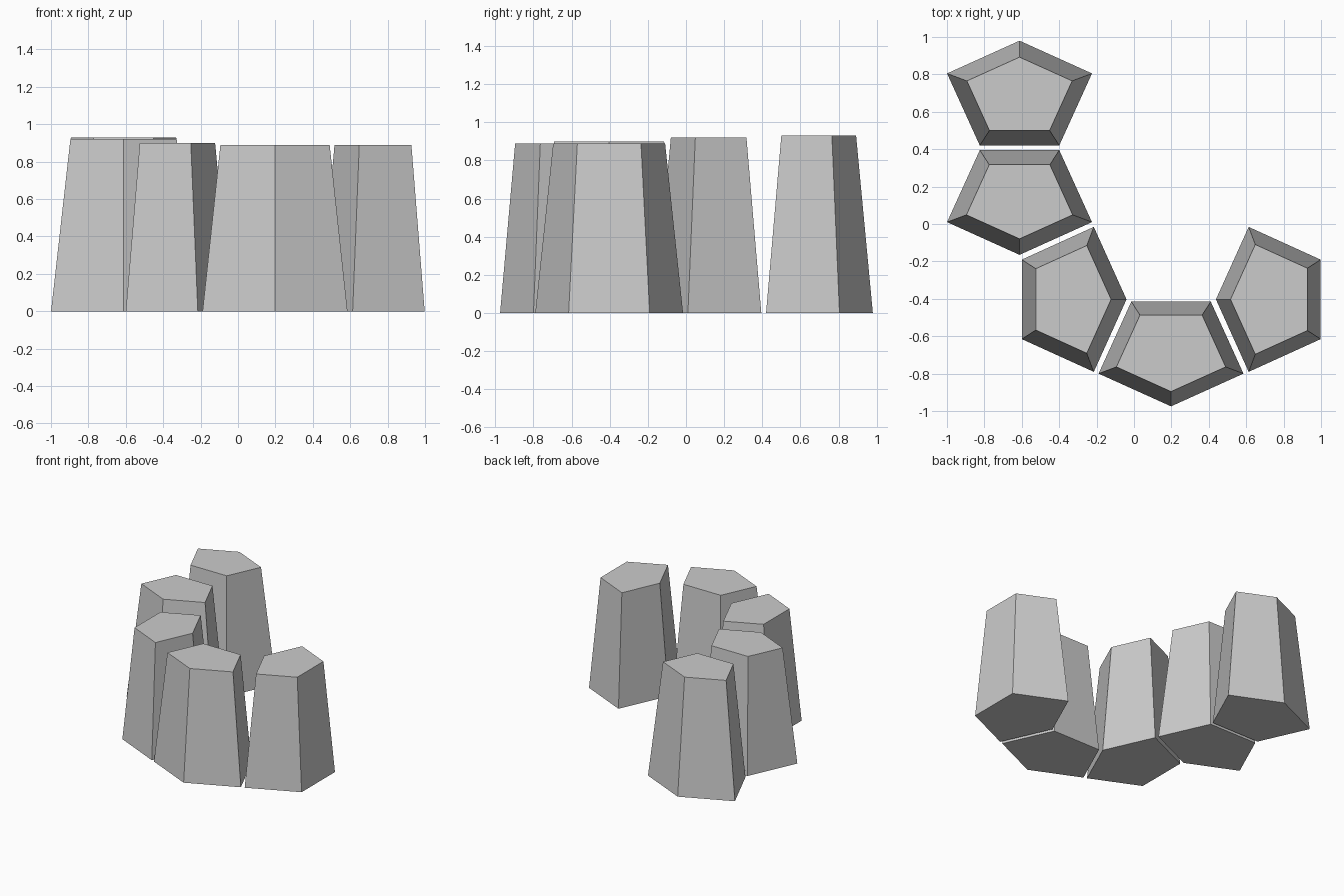
import bpy
import bmesh
from math import radians
from mathutils import Matrix, Vector

cube = bpy.data.objects.get("Cube")
if cube:
    bpy.data.objects.remove(cube, do_unlink=True)

# Single flat stone colour
GREY = (0.6, 0.6, 0.6, 1.0)
stone = bpy.data.materials.new("stone_grey")
stone.use_nodes = True
stone.diffuse_color = GREY
stone.node_tree.nodes["Principled BSDF"].inputs["Base Color"].default_value = GREY

# Pentagon footprint, counter-clockwise, with its tip towards -y
FOOTPRINT = [Vector(p) for p in (
    (0, -0.28), (0.3875, -0.105), (0.2125, 0.28), (-0.2125, 0.28), (-0.3875, -0.105))]


def inset(points, distance):
    """Move every edge of a counter-clockwise outline inwards."""
    result = []
    for i, p in enumerate(points):
        before = (p - points[i - 1]).normalized()
        after = (points[(i + 1) % len(points)] - p).normalized()
        n1, n2 = Vector((before.y, -before.x)), Vector((after.y, -after.x))
        result.append(p - (n1 + n2) * distance / (1 + n1.dot(n2)))
    return result


def column(name, x, y, angle, height, taper):
    """Tapered five-sided stone column standing on the ground."""
    bm = bmesh.new()
    bottom = [bm.verts.new((p.x, p.y, 0)) for p in FOOTPRINT]
    top = [bm.verts.new((p.x, p.y, height)) for p in inset(FOOTPRINT, taper)]
    bm.faces.new(bottom[::-1])
    bm.faces.new(top)
    for i in range(len(bottom)):
        j = (i + 1) % len(bottom)
        bm.faces.new((bottom[i], bottom[j], top[j], top[i]))
    bm.transform(Matrix.Rotation(radians(angle), 4, "Z"))
    mesh = bpy.data.meshes.new(name)
    bm.to_mesh(mesh)
    bm.free()
    mesh.materials.append(stone)
    obj = bpy.data.objects.new(name, mesh)
    obj.location = (x, y, 0)
    bpy.context.collection.objects.link(obj)


# Curved row of columns, from the back round to the left
column("back_column", -0.612, 0.70, 180, 0.93, 0.08)
column("right_column", -0.612, 0.115, 0, 0.92, 0.078)
column("front_right_column", -0.32, -0.403, 90, 0.90, 0.075)
column("front_column", 0.198, -0.695, 0, 0.89, 0.072)
column("left_column", 0.718, -0.403, -90, 0.89, 0.071)
